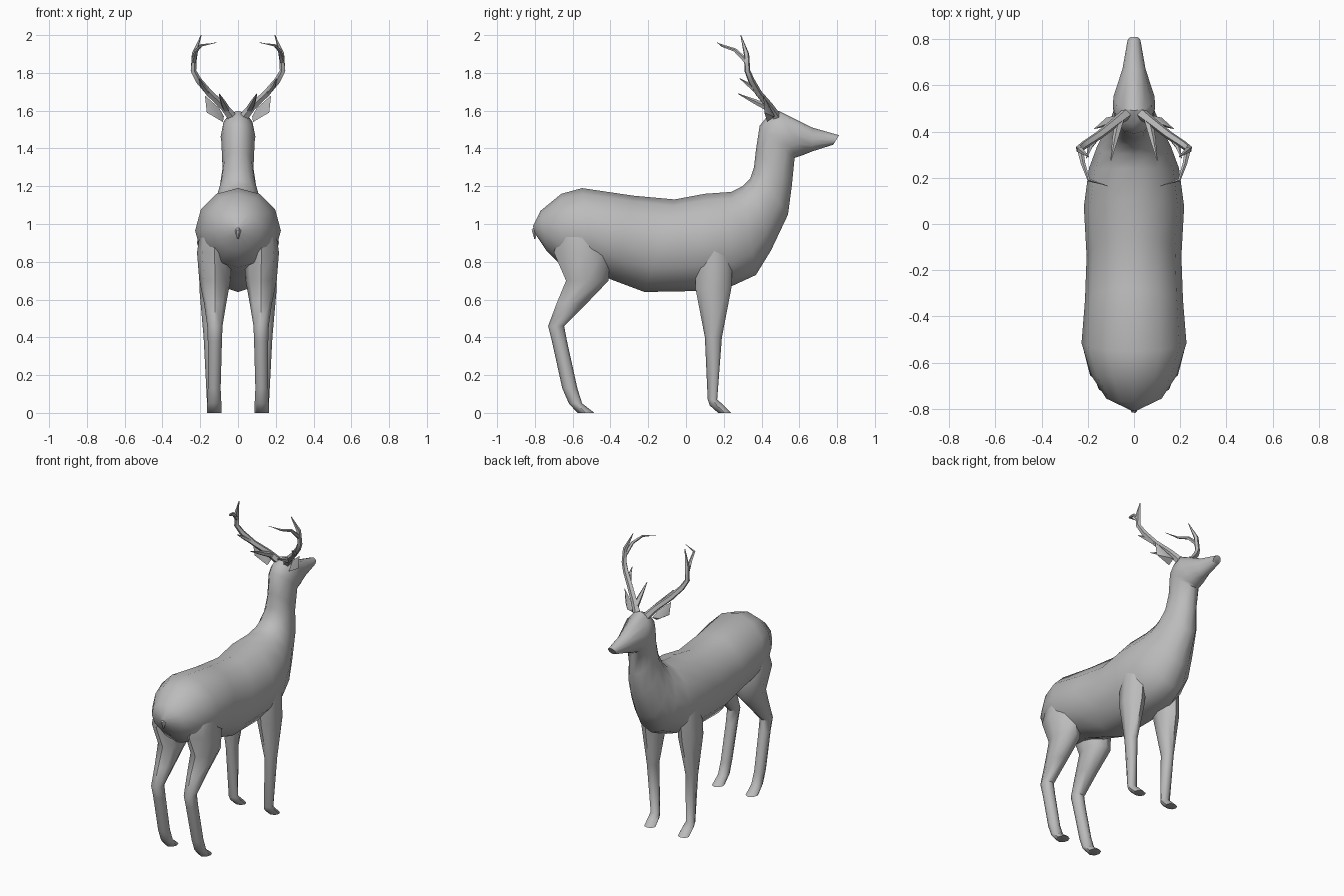
import bpy, bmesh, math
from mathutils import Vector as V

hide = bpy.data.materials.new("grey")
hide.diffuse_color = (0.5, 0.5, 0.5, 1)


def finish(name, bm, angle=50):
    bmesh.ops.recalc_face_normals(bm, faces=bm.faces)
    me = bpy.data.meshes.new(name)
    bm.to_mesh(me)
    bm.free()
    ob = bpy.data.objects.new(name, me)
    bpy.context.collection.objects.link(ob)
    me.materials.append(hide)
    bpy.ops.object.select_all(action='DESELECT')
    ob.select_set(True)
    bpy.context.view_layer.objects.active = ob
    bpy.ops.object.shade_smooth_by_angle(angle=math.radians(angle))
    return ob


def add_loft(bm, rings):
    """Skin a list of equal-sized point rings and cap both ends."""
    vs = [[bm.verts.new(p) for p in r] for r in rings]
    n = len(vs[0])
    for a, b in zip(vs, vs[1:]):
        for i in range(n):
            j = (i + 1) % n
            bm.faces.new((a[i], a[j], b[j], b[i]))
    bm.faces.new(vs[0])
    bm.faces.new(vs[-1])


def ellipse(c, u, v, n):
    return [c + u * math.cos(t) + v * math.sin(t)
            for t in (2 * math.pi * i / n for i in range(n))]


def add_tube(bm, pts, radii, n=5):
    pts = [V(p) for p in pts]
    rings = []
    for i, p in enumerate(pts):
        d = (pts[min(i + 1, len(pts) - 1)] - pts[max(i - 1, 0)]).normalized()
        u = d.cross(V((0.9, 0.3, -0.3))).normalized()
        rings.append(ellipse(p, u * radii[i], d.cross(u) * radii[i], n))
    add_loft(bm, rings)


def mirrored(name, build, angle=50):
    for side, s in (("right", 1), ("left", -1)):
        bm = bmesh.new()
        build(bm)
        bmesh.ops.scale(bm, vec=(s, 1, 1), verts=bm.verts)
        finish(side + "_" + name, bm, angle)


# Body, neck and head: top y, top z, bottom y, bottom z, half width
sections = [
    (-.81, .99, -.80, .95, .012), (-.77, 1.07, -.74, .86, .12),
    (-.66, 1.16, -.65, .77, .185), (-.55, 1.19, -.48, .74, .227),
    (-.28, 1.15, -.38, .70, .212), (-.06, 1.13, -.22, .64, .205),
    (.10, 1.16, .05, .645, .217), (.24, 1.17, .24, .67, .195),
    (.30, 1.20, .37, .73, .16), (.34, 1.24, .45, .86, .13),
    (.36, 1.30, .54, 1.05, .10), (.37, 1.39, .56, 1.20, .082),
    (.39, 1.52, .575, 1.35, .088), (.43, 1.57, .59, 1.355, .092),
    (.49, 1.60, .62, 1.365, .088), (.67, 1.51, .67, 1.385, .05),
    (.81, 1.47, .78, 1.42, .028)]
bm = bmesh.new()
add_loft(bm, [ellipse(V((0, (a + c) / 2, (b + d) / 2)),
                      V((0, (a - c) / 2, (b - d) / 2)), V((w, 0, 0)), 12)
              for a, b, c, d, w in sections])
finish("body", bm)

# Legs: z, back y, front y, inner x, outer x
hind = [(.96, -.66, -.44, .05, .20), (.85, -.70, -.40, .03, .217),
        (.70, -.635, -.41, .04, .205), (.58, -.685, -.525, .062, .18),
        (.46, -.73, -.645, .082, .163), (.38, -.71, -.63, .085, .16),
        (.13, -.655, -.575, .092, .16), (.05, -.62, -.55, .088, .163),
        (0, -.575, -.485, .088, .165)]
fore = [(.88, .05, .25, .06, .195), (.66, .05, .24, .07, .205),
        (.40, .10, .19, .11, .182), (.07, .115, .165, .10, .165),
        (.04, .125, .20, .092, .165), (0, .17, .24, .088, .165)]


def leg(table):
    return lambda bm: add_loft(bm, [
        ellipse(V(((i + o) / 2, (b + f) / 2, z)), V((0, (f - b) / 2, 0)),
                V(((o - i) / 2, 0, 0)), 8) for z, b, f, i, o in table])


mirrored("hind_leg", leg(hind))
mirrored("front_leg", leg(fore))


# Ears: pointed leaf shapes
def ear(bm):
    for p in [(.075, .47, 1.57), (.08, .43, 1.54), (.10, .44, 1.615),
              (.165, .415, 1.59), (.175, .41, 1.68), (.12, .46, 1.57)]:
        bm.verts.new(p)
    bmesh.ops.convex_hull(bm, input=bm.verts)


mirrored("ear", ear, 40)


# Antlers: curved main beam with three tines
def antler(bm):
    add_tube(bm, [(.035, .475, 1.57), (.08, .44, 1.625), (.15, .385, 1.69),
                  (.21, .345, 1.76), (.237, .325, 1.81), (.232, .32, 1.90),
                  (.195, .29, 2.0)],
             [.026, .021, .019, .018, .016, .015, .002])
    add_tube(bm, [(.233, .32, 1.86), (.22, .26, 1.92), (.195, .19, 1.945),
                  (.115, .165, 1.96)], [.014, .010, .007, .002])
    add_tube(bm, [(.06, .455, 1.605), (.08, .37, 1.645), (.10, .275, 1.69)],
             [.02, .014, .002])
    add_tube(bm, [(.155, .385, 1.69), (.19, .335, 1.735), (.205, .285, 1.77)],
             [.016, .012, .002])


mirrored("antler", antler)

# Tail: small drooping stub
bm = bmesh.new()
add_tube(bm, [(0, -.78, .99), (0, -.803, .965), (0, -.80, .92)],
         [.014, .016, .003], 6)
finish("tail", bm)
